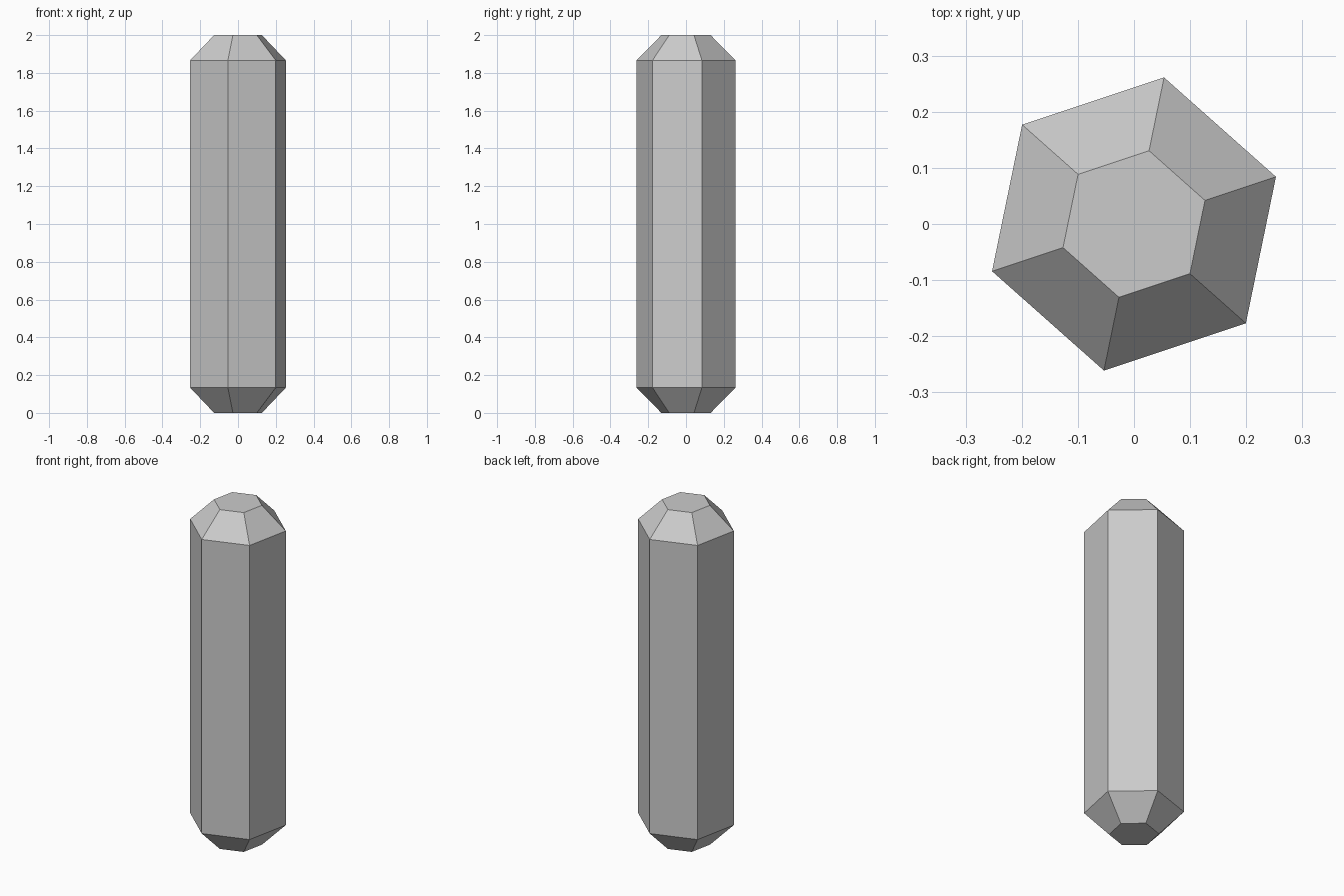
import bpy
import bmesh
import math

cube = bpy.data.objects.get("Cube")
if cube:
    bpy.data.objects.remove(cube, do_unlink=True)

SIDES = 6
RADIUS = 0.2666
TIP = RADIUS / 2
HEIGHT = 2.0
TURN = math.radians(18.4)

grey = bpy.data.materials.new("plain grey")
grey.use_nodes = True
colour = (0.6, 0.6, 0.6, 1)
grey.diffuse_color = colour
grey.node_tree.nodes["Principled BSDF"].inputs["Base Color"].default_value = colour

# Hexagonal rod: rings of a tapered profile, joined by flat side faces
bm = bmesh.new()
profile = [(TIP, 0), (RADIUS, TIP), (RADIUS, HEIGHT - TIP), (TIP, HEIGHT)]
rings = []
for r, z in profile:
    angles = [TURN + math.tau * i / SIDES for i in range(SIDES)]
    rings.append([bm.verts.new((r * math.cos(a), r * math.sin(a), z)) for a in angles])

for low, high in zip(rings, rings[1:]):
    for i in range(SIDES):
        j = (i + 1) % SIDES
        bm.faces.new((low[i], low[j], high[j], high[i]))

# Flat end caps
bm.faces.new(rings[0][::-1])
bm.faces.new(rings[-1])

mesh = bpy.data.meshes.new("hexagonal_rod")
bm.to_mesh(mesh)
bm.free()
mesh.materials.append(grey)
rod = bpy.data.objects.new("hexagonal_rod", mesh)
bpy.context.collection.objects.link(rod)
